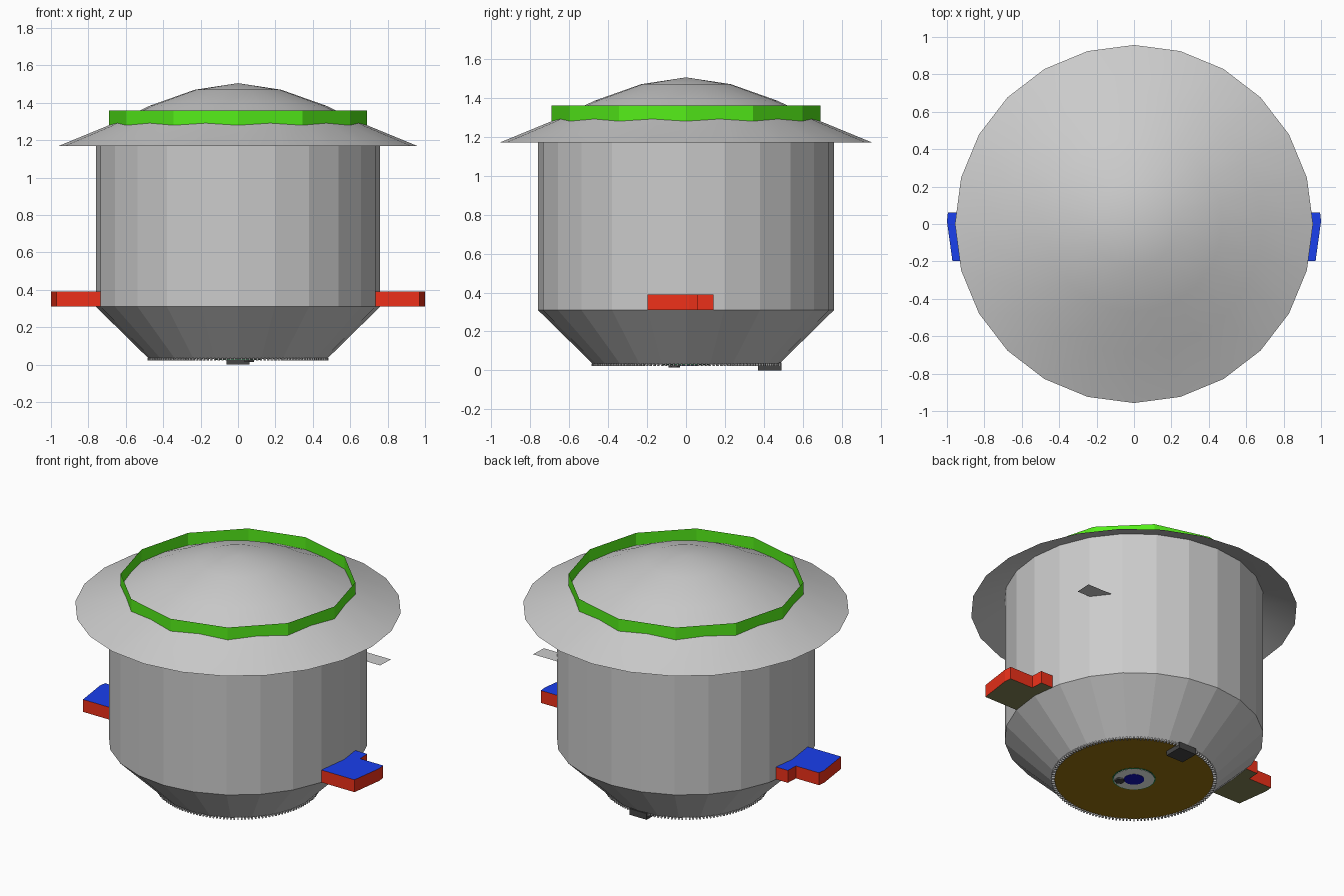
import bpy, bmesh
from math import sin, cos, pi, atan2
from mathutils import Matrix

if "Cube" in bpy.data.objects:
    bpy.data.objects.remove(bpy.data.objects["Cube"])


def material(name, rgb):
    m = bpy.data.materials.new(name)
    m.diffuse_color = (*rgb, 1)
    m.use_nodes = True
    m.node_tree.nodes["Principled BSDF"].inputs["Base Color"].default_value = m.diffuse_color
    return m


GREEN = material("green", (0.09, 0.85, 0.01))
RED = material("red", (0.85, 0.03, 0.01))
BLUE = material("blue", (0.01, 0.05, 0.85))
OLIVE = material("olive", (0.23, 0.23, 0.09))
BROWN = material("brown", (0.32, 0.17, 0.005))
WHITE = material("white", (0.9, 0.95, 0.9))
NAVY = material("navy", (0.005, 0.005, 0.5))
DARK = material("dark", (0.06, 0.06, 0.06))
LEAF = material("dark_green", (0.02, 0.25, 0.08))


def finish(name, bm, mats=()):
    me = bpy.data.meshes.new(name)
    bm.to_mesh(me)
    bm.free()
    for m in mats:
        me.materials.append(m)
    ob = bpy.data.objects.new(name, me)
    bpy.context.collection.objects.link(ob)
    return ob


def lathe(name, profile, sides, mats=(), smooth=False):
    """Spin (radius, z) points, listed bottom to top, round the z axis."""
    bm = bmesh.new()
    rings = []
    for r, z in profile:
        n = sides if r > 0 else 1
        rings.append([bm.verts.new((r * cos(2 * pi * i / sides), r * sin(2 * pi * i / sides), z))
                      for i in range(n)])
    for a, b in zip(rings, rings[1:]):
        for i in range(sides):
            j = (i + 1) % sides
            quad = [a[i % len(a)], a[j % len(a)], b[j % len(b)], b[i % len(b)]]
            f = bm.faces.new(list(dict.fromkeys(quad)))
            f.smooth = smooth
    return finish(name, bm, mats)


def box(bm, size, matrix):
    bmesh.ops.create_cube(bm, size=1, matrix=matrix @ Matrix.Diagonal((*size, 1)))


# Straight drum with a tapered lower part
lathe("drum", [(0.475, 0.03), (0.76, 0.31), (0.76, 1.25)], 24)

# Wide domed lid, a single smooth sheet
lathe("lid", [(0.957, 1.17), (0.69, 1.28), (0.47, 1.385), (0.23, 1.47), (0, 1.505)], 24, smooth=True)

# Thin green collar standing on the lid
lathe("collar", [(0.69, 1.25), (0.69, 1.36)], 12, [GREEN])

# Base plate and target-like rings underneath
lathe("base_plate", [(0, 0.03), (0.475, 0.03)][::-1] and [(0, 0.03), (0.475, 0.03), (0.475, 0.04)], 24, [BROWN])
lathe("hub_rim", [(0, 0.028), (0.127, 0.028), (0.127, 0.03)], 24, [LEAF])
lathe("hub_ring", [(0, 0.026), (0.12, 0.026), (0.12, 0.03)], 24, [WHITE])
lathe("hub_centre", [(0, 0.024), (0.06, 0.024), (0.06, 0.03)], 24, [NAVY])

# Fine teeth round the base edge
bm = bmesh.new()
for i in range(144):
    rot = Matrix.Rotation(2 * pi * i / 144, 4, 'Z')
    box(bm, (0.02, 0.008, 0.014), rot @ Matrix.Translation((0.475, 0, 0.029)))
finish("base_teeth", bm)

# Rear foot and small pin under the base
bm = bmesh.new()
box(bm, (0.124, 0.12, 0.04), Matrix.Translation((0, 0.43, 0.02)))
finish("rear_foot", bm, [DARK])
bm = bmesh.new()
bmesh.ops.create_cone(bm, cap_ends=True, segments=6, radius1=0.03, radius2=0.03, depth=0.015,
                      matrix=Matrix.Translation((0.06, -0.06, 0.023)))
finish("base_pin", bm, [DARK])

# Stepped side handles: red sides, blue top, olive underside
OUTLINE = [(0.70, -0.197), (0.937, -0.197), (0.971, -0.197), (1.0, 0.015), (0.995, 0.062),
           (0.83, 0.062), (0.826, 0.14), (0.70, 0.14)]
for side, name in ((1, "right_handle"), (-1, "left_handle")):
    bm = bmesh.new()
    base = bm.faces.new([bm.verts.new((side * x, y, 0.31)) for x, y in OUTLINE])
    top = bmesh.ops.extrude_face_region(bm, geom=[base], use_keep_orig=True)
    for v in top["geom"]:
        if isinstance(v, bmesh.types.BMVert):
            v.co.z = 0.39
    bmesh.ops.recalc_face_normals(bm, faces=bm.faces)
    for f in bm.faces:
        f.material_index = 1 if f.normal.z > 0.5 else 2 if f.normal.z < -0.5 else 0
    finish(name, bm, [RED, BLUE, OLIVE])

# Small flat tab on the rear right of the drum
bm = bmesh.new()
tab = [(0.62, 0.38), (0.75, 0.38), (0.755, 0.485), (0.56, 0.485)]
bm.faces.new([bm.verts.new((x, y, 0.85)) for x, y in tab])
finish("side_tab", bm)
